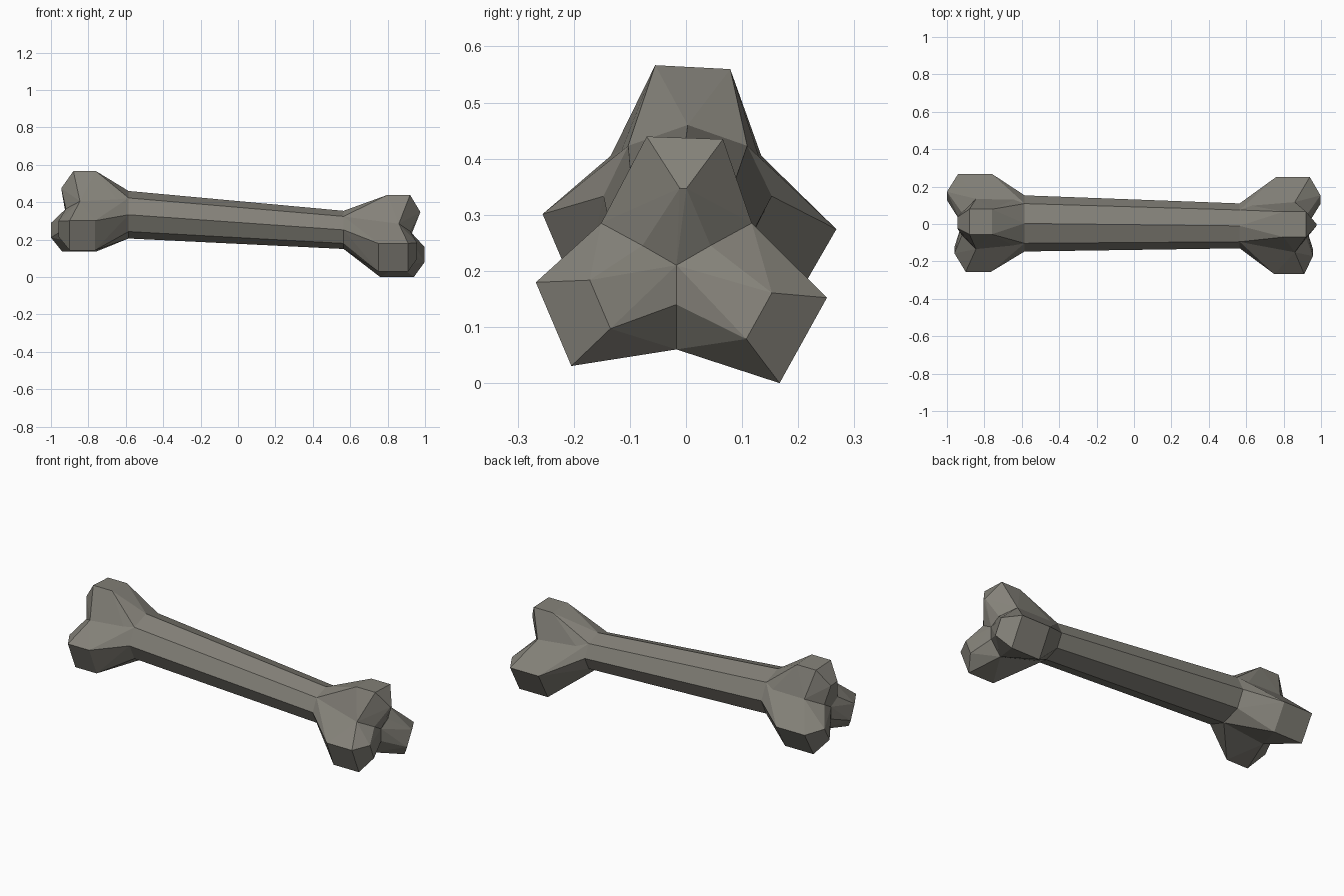
import bpy, bmesh, math
from mathutils import Vector

if "Cube" in bpy.data.objects:
    bpy.data.objects.remove(bpy.data.objects["Cube"])

mat = bpy.data.materials.new("weathered grey bone")
mat.diffuse_color = (0.23, 0.22, 0.19, 1)
mat.use_nodes = True
mat.node_tree.nodes["Principled BSDF"].inputs["Base Color"].default_value = mat.diffuse_color


def hull(name, points):
    """Convex solid around a set of points."""
    bm = bmesh.new()
    for p in points:
        bm.verts.new(p)
    res = bmesh.ops.convex_hull(bm, input=bm.verts[:])
    loose = [v for v in bm.verts if not v.link_faces]
    bmesh.ops.delete(bm, geom=loose, context='VERTS')
    bmesh.ops.recalc_face_normals(bm, faces=bm.faces[:])
    bmesh.ops.dissolve_limit(bm, angle_limit=math.radians(1),
                             verts=bm.verts[:], edges=bm.edges[:])
    me = bpy.data.meshes.new(name)
    bm.to_mesh(me)
    bm.free()
    me.materials.append(mat)
    ob = bpy.data.objects.new(name, me)
    bpy.context.collection.objects.link(ob)
    return ob


def polar(x, cy, cz, ry, rz, deg):
    a = math.radians(deg)
    return Vector((x, cy + ry * math.cos(a), cz + rz * math.sin(a)))


def ring(x, cy, cz, ry, rz):
    return [polar(x, cy, cz, ry, rz, 45 * i) for i in range(8)]


def knob(name, collar, core, mid, deg, half, x0, x1, tip, tip_half):
    """One lobe: from the shaft collar and head core out to a blunt end."""
    a = math.radians(deg)
    out = Vector((0, math.cos(a), math.sin(a)))
    side = Vector((0, -math.sin(a), math.cos(a)))
    m = Vector((0, *mid))
    pts = list(collar)
    for s in (-1, 1):
        pts += [m + side * s * half + Vector((x, 0, 0)) for x in (x0, x1)]
        pts.append(m - out * 0.09 + side * s * tip_half + Vector((tip, 0, 0)))
    # valley points either side of the lobe, and the dip in the end
    cx, cy, cz, dip = core
    base = round((deg - 90) / 120) * 120 + 90
    for d in (-60, 60):
        pts.append(polar(cx, cy, cz, 0.155, 0.15, base + d))
        pts.append(polar(dip, cy, cz, 0.07, 0.07, base + d))
    pts.append(Vector((dip, cy, cz)))
    return hull(name, pts)


# Eight-sided shaft, thinner at the right
left = ring(-0.585, 0.003, 0.333, 0.15, 0.127)
right = ring(0.565, -0.01, 0.252, 0.12, 0.102)
bone = hull("bone", left + right)

# Three lobes at each end: midpoint (y, z), direction, half width, x stations
core_l = (-0.845, 0.0, 0.33, -0.92)
core_r = (0.86, -0.017, 0.21, 0.92)
knobs = [
    knob("left_top", left, core_l, (0.012, 0.563), 87, 0.067, -0.76, -0.88, -0.945, 0.03),
    knob("left_back", left, core_l, (0.228, 0.205), -30, 0.08, -0.76, -0.94, -1.0, 0.045),
    knob("left_front", left, core_l, (-0.222, 0.222), 203, 0.086, -0.765, -0.9, -0.96, 0.045),
    knob("right_top", right, core_r, (-0.002, 0.437), 88, 0.068, 0.80, 0.92, 0.975, 0.006),
    knob("right_back", right, core_r, (0.209, 0.076), -29, 0.087, 0.76, 0.94, 0.997, 0.047),
    knob("right_front", right, core_r, (-0.236, 0.105), 203, 0.081, 0.75, 0.91, 0.957, 0.047),
]

# Fuse everything into one solid and discard the helpers
for k in knobs:
    mod = bone.modifiers.new(k.name, 'BOOLEAN')
    mod.operation = 'UNION'
    mod.solver = 'EXACT'
    mod.object = k
    k.hide_render = True
bpy.context.view_layer.update()
dg = bpy.context.evaluated_depsgraph_get()
fused = bpy.data.meshes.new_from_object(bone.evaluated_get(dg))
bone.modifiers.clear()
bone.data = fused
for k in knobs:
    bpy.data.objects.remove(k)
for p in fused.polygons:
    p.use_smooth = False
